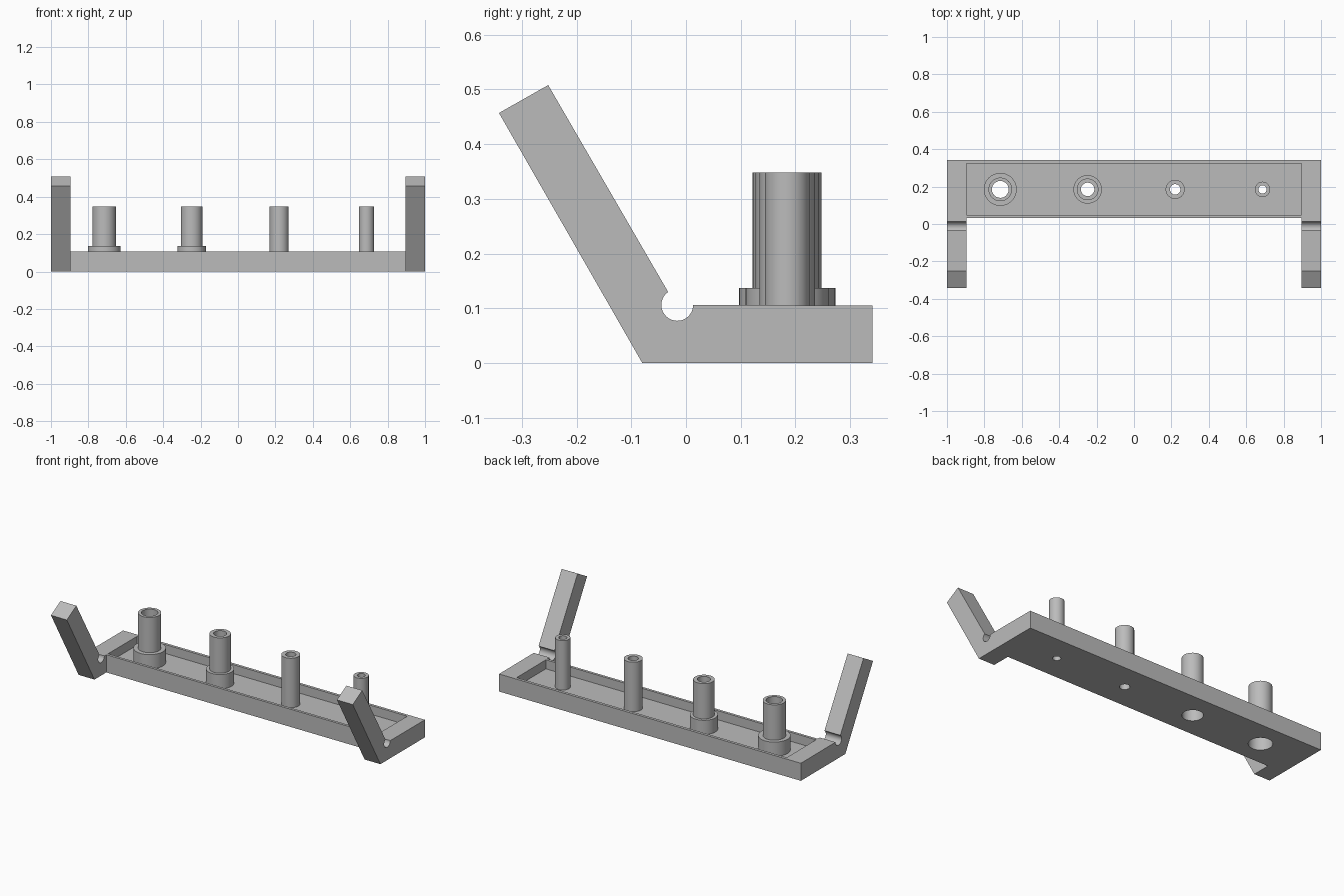
import bpy, bmesh
from math import cos, sin, radians, tau

cube = bpy.data.objects.get("Cube")
if cube:
    bpy.data.objects.remove(cube, do_unlink=True)

grey = bpy.data.materials.new("plain grey")
grey.use_nodes = True
grey.diffuse_color = (0.5, 0.5, 0.5, 1)
grey.node_tree.nodes["Principled BSDF"].inputs["Base Color"].default_value = (0.5, 0.5, 0.5, 1)


def finish(name, bm):
    bmesh.ops.recalc_face_normals(bm, faces=bm.faces)
    mesh = bpy.data.meshes.new(name)
    bm.to_mesh(mesh)
    bm.free()
    mesh.materials.append(grey)
    obj = bpy.data.objects.new(name, mesh)
    bpy.context.collection.objects.link(obj)
    return obj


def prism(name, outline, x0, x1):
    """Extrude a (y, z) outline along x."""
    bm = bmesh.new()
    face = bm.faces.new([bm.verts.new((x0, y, z)) for y, z in outline])
    ext = bmesh.ops.extrude_face_region(bm, geom=[face])["geom"]
    bmesh.ops.translate(bm, vec=(x1 - x0, 0, 0),
                        verts=[v for v in ext if isinstance(v, bmesh.types.BMVert)])
    return finish(name, bm)


def block(name, x, y0, y1, z0, z1):
    return prism(name, [(y0, z0), (y1, z0), (y1, z1), (y0, z1)], -x, x)


def turned(name, x, y, profile, n=48):
    """Solid of revolution from (radius, z) pairs, capped at both ends."""
    bm = bmesh.new()
    rings = [[bm.verts.new((x + r * cos(tau * i / n), y + r * sin(tau * i / n), z))
              for i in range(n)] for r, z in profile]
    for a, b in zip(rings, rings[1:]):
        for i in range(n):
            j = (i + 1) % n
            bm.faces.new((a[i], a[j], b[j], b[i]))
    bm.faces.new(rings[0])
    bm.faces.new(rings[-1])
    return finish(name, bm)


def combine(target, tool, operation):
    mod = target.modifiers.new(tool.name, "BOOLEAN")
    mod.operation, mod.solver, mod.object = operation, "EXACT", tool
    bpy.context.view_layer.objects.active = target
    bpy.ops.object.modifier_apply(modifier=mod.name)
    bpy.data.objects.remove(tool, do_unlink=True)


TOP, FLOOR, POST_TOP, BOSS_TOP = 0.105, 0.052, 0.348, 0.137
INNER_X, POST_Y = 0.895, 0.185

# Side profile: base, round relief notch and slanted arm
notch = [(-0.016 + 0.029 * cos(radians(-a)), 0.106 + 0.029 * sin(radians(-a)))
         for a in [235 * i / 28 for i in range(29)]]
outline = [(-0.08, 0), (0.341, 0), (0.341, TOP)] + notch + [(-0.252, 0.508), (-0.342, 0.457)]
holder = prism("tray_with_arms", outline, -1, 1)

# Clear the space between the arms, then sink the tray pocket
combine(holder, block("arm_gap", INNER_X, -1, 0.032, -1, 1), "DIFFERENCE")
combine(holder, block("pocket", INNER_X, 0.048, 0.324, FLOOR, 1), "DIFFERENCE")

# Hollow posts: x, outer radius, bore radius, boss radius, counterbore radius
posts = [(-0.715, 0.063, 0.045, 0.088, 0.065),
         (-0.248, 0.058, 0.036, 0.076, 0.057),
         (0.22, 0.051, 0.028, None, None),
         (0.687, 0.041, 0.022, None, None)]
for x, outer, bore, boss, counter in posts:
    z0 = FLOOR / 2
    solid = [(outer, z0), (outer, POST_TOP)]
    hole = [(bore, -0.1), (bore, 0.5)]
    if boss:
        solid = [(boss, z0), (boss, BOSS_TOP), (outer, BOSS_TOP), (outer, POST_TOP)]
        hole = [(counter, -0.1), (counter, TOP), (bore, TOP), (bore, 0.5)]
    combine(holder, turned("post", x, POST_Y, solid), "UNION")
    combine(holder, turned("bore", x, POST_Y, hole), "DIFFERENCE")

bpy.ops.object.select_all(action="DESELECT")
holder.select_set(True)
bpy.context.view_layer.objects.active = holder
bpy.ops.object.shade_smooth_by_angle(angle=radians(30))
